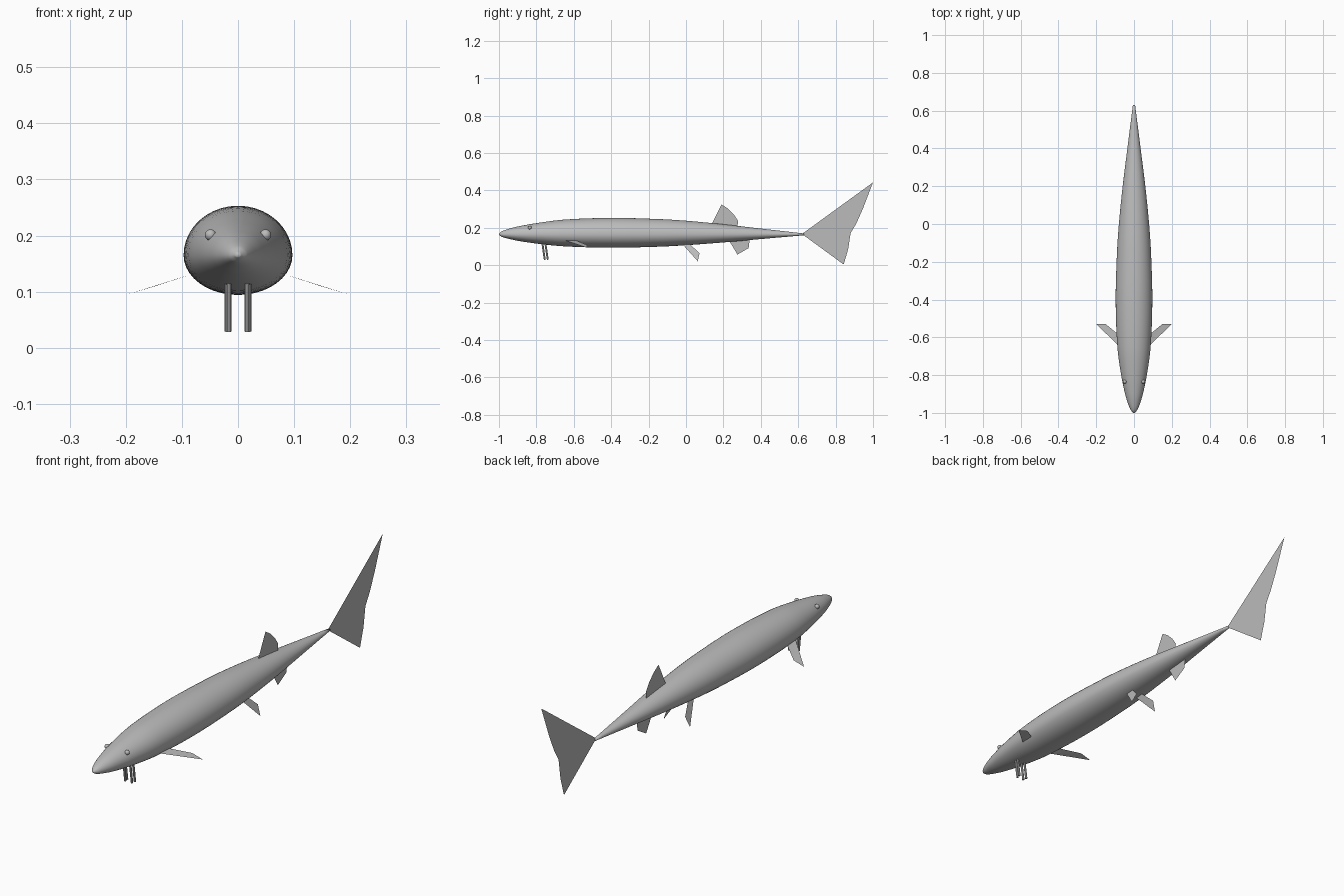
import bpy, bmesh, math
from mathutils import Vector

if "Cube" in bpy.data.objects:
    bpy.data.objects.remove(bpy.data.objects["Cube"], do_unlink=True)

GREY = (0.5, 0.5, 0.5, 1)
skin = bpy.data.materials.new("plain grey")
skin.use_nodes = True
skin.diffuse_color = GREY
skin.node_tree.nodes["Principled BSDF"].inputs["Base Color"].default_value = GREY


def add_object(name, bm, smooth=False):
    mesh = bpy.data.meshes.new(name)
    bm.to_mesh(mesh)
    bm.free()
    mesh.materials.append(skin)
    obj = bpy.data.objects.new(name, mesh)
    bpy.context.collection.objects.link(obj)
    for p in mesh.polygons:
        p.use_smooth = smooth
    return obj


def fin(name, points):
    """Paper-thin fin from an outline."""
    bm = bmesh.new()
    face = bm.faces.new([bm.verts.new(p) for p in points])
    bmesh.ops.triangulate(bm, faces=[face])
    return add_object(name, bm)


def body(stations, sides=40, steps=6):
    """Loft of egg-shaped rings, eased between stations (y, width, up, down)."""
    rows = []
    for i in range(len(stations) - 1):
        a, b, c, d = (Vector(stations[min(max(i + k, 0), len(stations) - 1)])
                      for k in (-1, 0, 1, 2))
        m0 = (c - a) * ((c[0] - b[0]) / (c[0] - a[0]))
        m1 = (d - b) * ((c[0] - b[0]) / (d[0] - b[0]))
        for s in range(steps):
            t = s / steps
            rows.append(b * (2*t**3 - 3*t**2 + 1) + m0 * (t**3 - 2*t**2 + t)
                        + c * (3*t**2 - 2*t**3) + m1 * (t**3 - t**2))
    rows.append(Vector(stations[-1]))
    bm = bmesh.new()
    rings = []
    for y, w, up, down in rows:
        ring = []
        for k in range(sides):
            a = 2 * math.pi * k / sides
            h = up if math.sin(a) > 0 else down
            ring.append(bm.verts.new((w * math.cos(a), y, 0.165 + h * math.sin(a))))
        rings.append(ring)
    for r, q in zip(rings, rings[1:]):
        for k in range(sides):
            n = (k + 1) % sides
            bm.faces.new((r[k], r[n], q[n], q[k]))
    bm.faces.new(rings[0])
    bm.faces.new(rings[-1])
    bmesh.ops.recalc_face_normals(bm, faces=bm.faces)
    return add_object("body", bm, True)


body([(-1, .004, .004, .003), (-.985, .017, .016, .013), (-.95, .032, .029, .023),
      (-.9, .047, .042, .034), (-.8, .068, .06, .049), (-.65, .088, .079, .064),
      (-.4, .097, .088, .071), (-.15, .09, .082, .066), (0, .08, .073, .058),
      (.2, .06, .054, .043), (.4, .035, .031, .025), (.63, .006, .005, .005)])

# Middle fins
fin("tail_fin", [(0, .62, .167), (0, 1, .443), (0, .945, .30), (0, .91, .222),
                 (0, .88, .172), (0, .867, .085), (0, .843, .004)])
fin("dorsal_fin", [(0, .135, .215), (0, .19, .325), (0, .225, .302),
                   (0, .255, .272), (0, .278, .238), (0, .275, .20)])
fin("anal_fin", [(0, .22, .15), (0, .24, .12), (0, .275, .057), (0, .335, .092),
                 (0, .34, .135), (0, .33, .155)])

for side, s in (("left", 1), ("right", -1)):
    # Paired fins
    fin(side + "_pectoral_fin", [(s*.07, -.655, .135), (s*.2, -.53, .094),
                                 (s*.15, -.53, .109), (s*.07, -.595, .135)])
    fin(side + "_pelvic_fin", [(s*.025, -.02, .114), (s*.064, .063, .021),
                               (s*.046, .072, .064), (s*.025, .02, .114)])
    # Eye
    bm = bmesh.new()
    bmesh.ops.create_uvsphere(bm, u_segments=16, v_segments=10, radius=.01)
    bmesh.ops.translate(bm, verts=bm.verts, vec=(s*.049, -.835, .201))
    add_object(side + "_eye", bm, True)
    # Barbels
    for label, y, x in (("front", -.769, .016), ("rear", -.753, .019)):
        top, tip = Vector((s*x, y, .125)), Vector((s*x, y + .014, .029))
        bm = bmesh.new()
        bmesh.ops.create_cone(bm, cap_ends=True, segments=10, radius1=.005,
                              radius2=.005, depth=(tip - top).length)
        turn = (top - tip).to_track_quat("Z", "Y").to_matrix()
        bmesh.ops.rotate(bm, verts=bm.verts, matrix=turn)
        bmesh.ops.translate(bm, verts=bm.verts, vec=(top + tip) / 2)
        barbel = add_object(f"{side}_{label}_barbel", bm)
        bpy.context.view_layer.objects.active = barbel
        barbel.select_set(True)
        bpy.ops.object.shade_smooth_by_angle()
        barbel.select_set(False)
